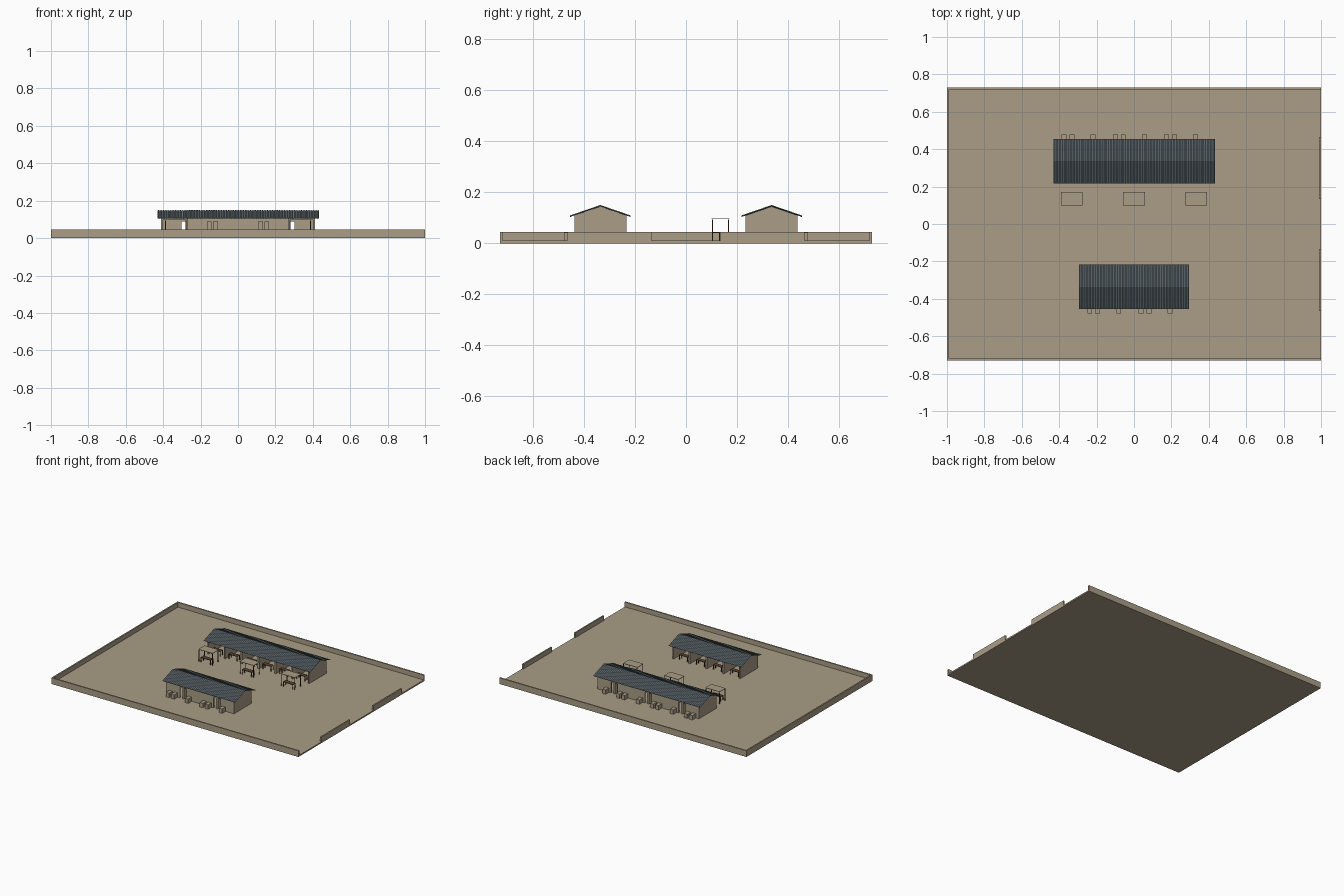
import bpy, bmesh
from mathutils import Matrix, Vector

if "Cube" in bpy.data.objects:
    bpy.data.objects.remove(bpy.data.objects["Cube"])


def material(name, color):
    m = bpy.data.materials.new(name)
    m.use_nodes = True
    m.diffuse_color = (*color, 1)
    m.node_tree.nodes["Principled BSDF"].inputs["Base Color"].default_value = (*color, 1)
    return m


EARTH = material("tan earth", (0.40, 0.34, 0.24))
METAL = material("grey blue metal", (0.15, 0.19, 0.21))
WOOD = material("dark brown wood", (0.11, 0.055, 0.03))


def finish(name, bm, mat):
    bmesh.ops.recalc_face_normals(bm, faces=bm.faces)
    mesh = bpy.data.meshes.new(name)
    bm.to_mesh(mesh)
    bm.free()
    mesh.materials.append(mat)
    obj = bpy.data.objects.new(name, mesh)
    bpy.context.collection.objects.link(obj)
    return obj


def boxes(name, mat, spans):
    """One object made of boxes, each given as (x0, x1, y0, y1, z0, z1)."""
    bm = bmesh.new()
    for x0, x1, y0, y1, z0, z1 in spans:
        place = Matrix.Translation(((x0 + x1) / 2, (y0 + y1) / 2, (z0 + z1) / 2))
        size = Matrix.Diagonal((abs(x1 - x0), abs(y1 - y0), z1 - z0, 1))
        bmesh.ops.create_cube(bm, size=1, matrix=place @ size)
    return finish(name, bm, mat)


def table(cx, cy, w, d, top):
    """Spans of a table: top board and four legs."""
    leg = 0.004
    spans = [(cx - w / 2, cx + w / 2, cy - d / 2, cy + d / 2, top - leg, top)]
    for sx in (-1, 1):
        for sy in (-1, 1):
            x, y = cx + sx * (w / 2 - leg / 2), cy + sy * (d / 2 - leg / 2)
            spans.append((x - leg / 2, x + leg / 2, y - leg / 2, y + leg / 2, FLOOR, top - leg))
    return spans


FLOOR = 0.01
HX, HY = 1.0, 0.73
WALL_TOP = 0.045
T = 0.01

# Yard and its boundary walls
boxes("yard_ground", EARTH, [(-HX, HX, -HY, HY, 0, FLOOR)])
boxes("boundary_wall", EARTH, [
    (-HX, HX, -HY, -HY + T, FLOOR, WALL_TOP),
    (-HX, HX, HY - T, HY, FLOOR, WALL_TOP),
    (-HX, -HX + T, -HY + T, HY - T, FLOOR, WALL_TOP)])
boxes("gate_wall", EARTH, [(HX - T, HX, s * 0.135, s * 0.465, FLOOR, WALL_TOP) for s in (-1, 1)])

BAY = 0.137
HALF_DEPTH = 0.102
RIDGE, EAVE = 0.147, 0.106
ROOF_HALF = 0.119
WALL_HEAD = 0.111
DOOR_HEAD = 0.09


def end_walls(name, cy, half):
    """Pentagonal gable walls at both ends."""
    bm = bmesh.new()
    profile = [(-HALF_DEPTH, FLOOR), (HALF_DEPTH, FLOOR), (HALF_DEPTH, WALL_HEAD),
               (0, RIDGE - 0.001), (-HALF_DEPTH, WALL_HEAD)]
    for x, step in ((-half, T), (half, -T)):
        face = bm.faces.new([bm.verts.new((x, cy + y, z)) for y, z in profile])
        out = bmesh.ops.extrude_face_region(bm, geom=[face])
        moved = [g for g in out["geom"] if isinstance(g, bmesh.types.BMVert)]
        bmesh.ops.translate(bm, verts=moved, vec=Vector((step, 0, 0)))
    finish(name, bm, EARTH)


def roof(name, cy, half):
    """Corrugated sheet over both slopes."""
    bm = bmesh.new()
    count = round(half * 2 / 0.0065)
    rows = []
    for i in range(count + 1):
        x = -half + 2 * half * i / count
        lift = 0.003 * (i % 2)
        rows.append([bm.verts.new((x, cy + y, z + lift)) for y, z in
                     ((-ROOF_HALF, EAVE), (0, RIDGE), (ROOF_HALF, EAVE))])
    for a, b in zip(rows, rows[1:]):
        for k in (0, 1):
            bm.faces.new((a[k], b[k], b[k + 1], a[k + 1]))
    obj = finish(name, bm, METAL)
    solid = obj.modifiers.new("sheet thickness", "SOLIDIFY")
    solid.thickness = 0.003


def row_building(prefix, side, bays):
    """Row of rooms: closed outer wall with doors, open towards the yard centre."""
    cy = side * 0.336
    half = bays * BAY / 2
    outer, inner = cy + side * HALF_DEPTH, cy - side * HALF_DEPTH
    back, partitions, tables, units = [], [], [], []
    for i in range(bays):
        left = -half + i * BAY
        right, mid = left + BAY, left + BAY / 2
        # Doors sit in pairs on either side of a partition
        door = right - 0.017 if i % 2 == 0 else left + 0.017
        wall_y = (outer - side * T, outer)
        back += [(left, door - 0.01, *wall_y, FLOOR, WALL_HEAD),
                 (door + 0.01, right, *wall_y, FLOOR, WALL_HEAD),
                 (door - 0.01, door + 0.01, *wall_y, DOOR_HEAD, WALL_HEAD)]
        if i:
            partitions.append((left - T / 2, left + T / 2, inner, outer - side * T, FLOOR, WALL_HEAD))
        tables += table(mid - 0.01, inner + side * 0.03, 0.07, 0.03, 0.046)
        # Two outer blocks on even rooms, one on odd rooms
        for off in ((-0.031, 0.011) if i % 2 == 0 else (-0.013,)):
            units.append((mid + off - 0.013, mid + off + 0.013, outer, cy + side * 0.142, FLOOR, 0.042))
    back.append((-half, half, inner, inner + side * T, 0.098, WALL_HEAD))
    boxes(prefix + "_long_walls", EARTH, back)
    boxes(prefix + "_partitions", EARTH, partitions)
    boxes(prefix + "_tables", WOOD, tables)
    boxes(prefix + "_outer_blocks", EARTH, units)
    end_walls(prefix + "_end_walls", cy, half)
    roof(prefix + "_roof", cy, half + 0.02)


row_building("back_building", 1, 6)
row_building("front_building", -1, 4)

# Shelters with a work table in the middle of the yard
SHELTER_Y = 0.135
for label, x in (("right", -0.333), ("middle", 0), ("left", 0.333)):
    w, d = 0.115, 0.07
    boxes(label + "_shelter_cover", EARTH,
          [(x - w / 2, x + w / 2, SHELTER_Y - d / 2, SHELTER_Y + d / 2, 0.097, 0.1)])
    boxes(label + "_shelter_posts", WOOD, table(x, SHELTER_Y, w - 0.002, d - 0.002, 0.097)[1:])
    boxes(label + "_shelter_table", WOOD, table(x, SHELTER_Y - 0.018, 0.08, 0.032, 0.045))
